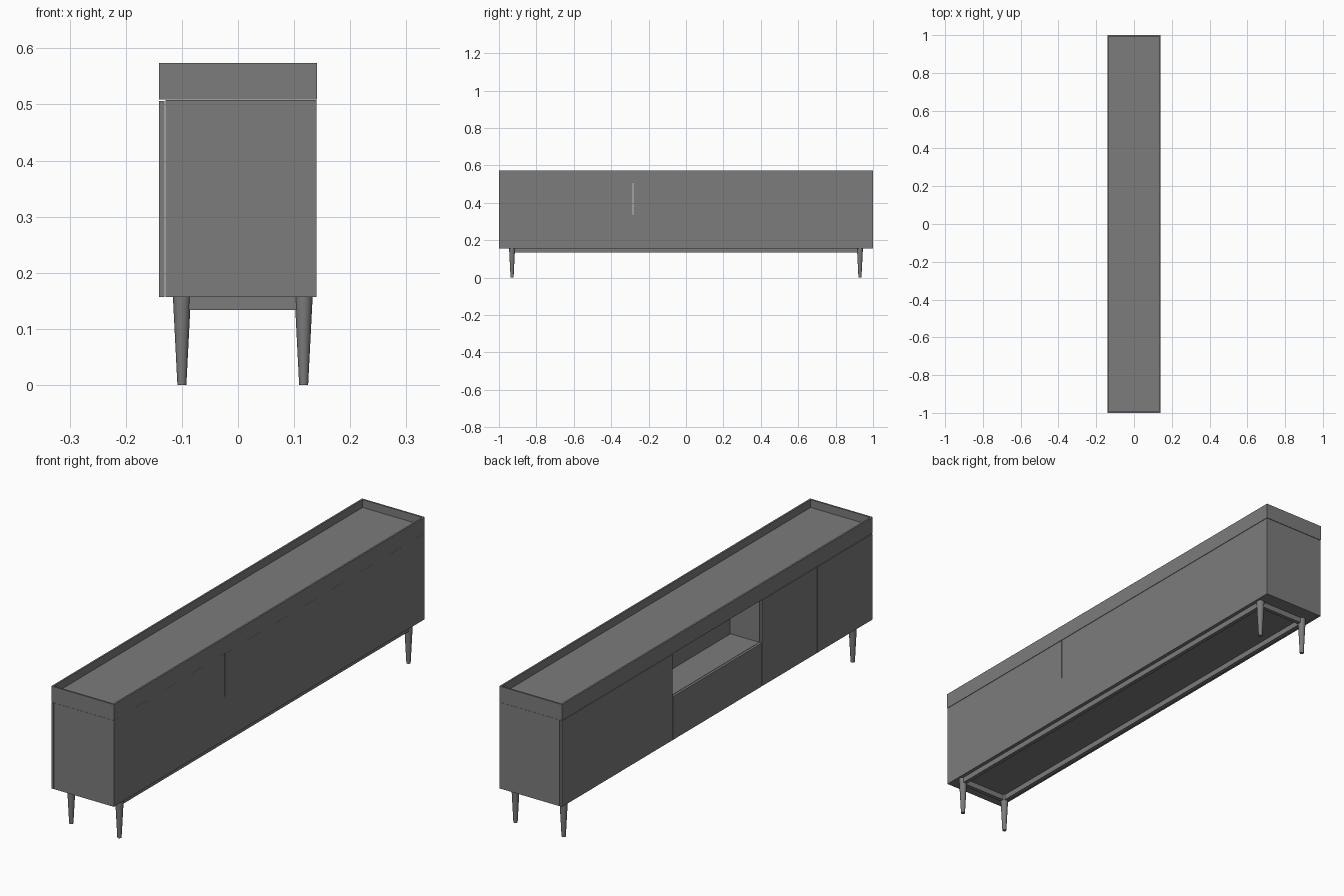
import bpy, bmesh, math

cube = bpy.data.objects.get("Cube")
if cube:
    bpy.data.objects.remove(cube)

grey = bpy.data.materials.new("mid_grey")
grey.use_nodes = True
colour = (0.2, 0.2, 0.2, 1)
grey.diffuse_color = colour
grey.node_tree.nodes["Principled BSDF"].inputs["Base Color"].default_value = colour


def add_object(name, bm):
    bmesh.ops.recalc_face_normals(bm, faces=bm.faces)
    mesh = bpy.data.meshes.new(name)
    bm.to_mesh(mesh)
    bm.free()
    mesh.materials.append(grey)
    obj = bpy.data.objects.new(name, mesh)
    bpy.context.collection.objects.link(obj)
    return obj


def box_mesh(x, y, z):
    """Box from (low, high) ranges on each axis."""
    bm = bmesh.new()
    bmesh.ops.create_cube(bm, size=1)
    for v in bm.verts:
        v.co = [r[0] + (c + 0.5) * (r[1] - r[0]) for r, c in zip((x, y, z), v.co)]
    return bm


def box(name, x, y, z):
    return add_object(name, box_mesh(x, y, z))


DEPTH, LENGTH = 0.141, 1.0       # half sizes
BASE, BODY_TOP, TOP = 0.157, 0.508, 0.574
SHELF = 0.333                    # niche floor
NICHE = 0.287                    # niche half width
PANEL_BACK, CARCASS_FRONT = -0.131, -0.1295
BACK = DEPTH - 0.001
END = LENGTH - 0.001
GAP = 0.0015

# Top tray with a raised rim
bm = box_mesh((-DEPTH, DEPTH), (-LENGTH, LENGTH), (BODY_TOP + 0.001, TOP))
bm.faces.ensure_lookup_table()
top = max(bm.faces, key=lambda f: f.calc_center_median().z)
bmesh.ops.inset_region(bm, faces=[top], thickness=0.01)
well = bmesh.ops.extrude_face_region(bm, geom=[top])
bmesh.ops.translate(bm, vec=(0, 0, -0.032),
                    verts=[g for g in well["geom"] if isinstance(g, bmesh.types.BMVert)])
if top.is_valid:
    bmesh.ops.delete(bm, geom=[top], context="FACES_ONLY")
add_object("top_tray", bm)

# Cabinets on either side of the niche, each with a pair of doors
for side, label in ((1, "rear"), (-1, "front")):
    def span(a, b):
        return tuple(sorted((side * a, side * b)))
    box(label + "_cabinet", (CARCASS_FRONT, BACK), span(NICHE, END), (BASE, BODY_TOP))
    middle = (NICHE + END) / 2
    box(label + "_inner_door", (-DEPTH, PANEL_BACK),
        span(NICHE + GAP, middle - 0.0005), (BASE, BODY_TOP - GAP))
    box(label + "_outer_door", (-DEPTH, PANEL_BACK),
        span(middle + 0.0005, END), (BASE, BODY_TOP - GAP))

# Drawer below the open niche, and the block closing the niche behind
box("drawer_body", (CARCASS_FRONT, BACK), (-NICHE, NICHE), (BASE, SHELF))
box("drawer_front", (-DEPTH, PANEL_BACK), (GAP - NICHE, NICHE - GAP), (BASE, SHELF))
box("niche_back", (0.0, BACK), (0.005 - NICHE, NICHE), (SHELF, BODY_TOP))

# Tapered legs
LEG_X, LEG_Y = (-0.1, 0.117), (-0.93, 0.93)
for x in LEG_X:
    for y in LEG_Y:
        bm = bmesh.new()
        bmesh.ops.create_cone(bm, cap_ends=True, segments=24, radius1=0.008,
                              radius2=0.016, depth=BASE)
        bmesh.ops.translate(bm, vec=(x, y, BASE / 2), verts=bm.verts)
        for f in bm.faces:
            f.smooth = len(f.verts) == 4
        for e in bm.edges:
            e.smooth = e.calc_face_angle(0) < math.radians(40)
        add_object("leg", bm)

# Rails joining the legs under the body
RAIL_Z, HALF = (0.134, BASE), 0.008
for x in LEG_X:
    box("long_rail", (x - HALF, x + HALF), LEG_Y, RAIL_Z)
for y in LEG_Y:
    box("short_rail", (LEG_X[0] + HALF, LEG_X[1] - HALF), (y - HALF, y + HALF), RAIL_Z)
